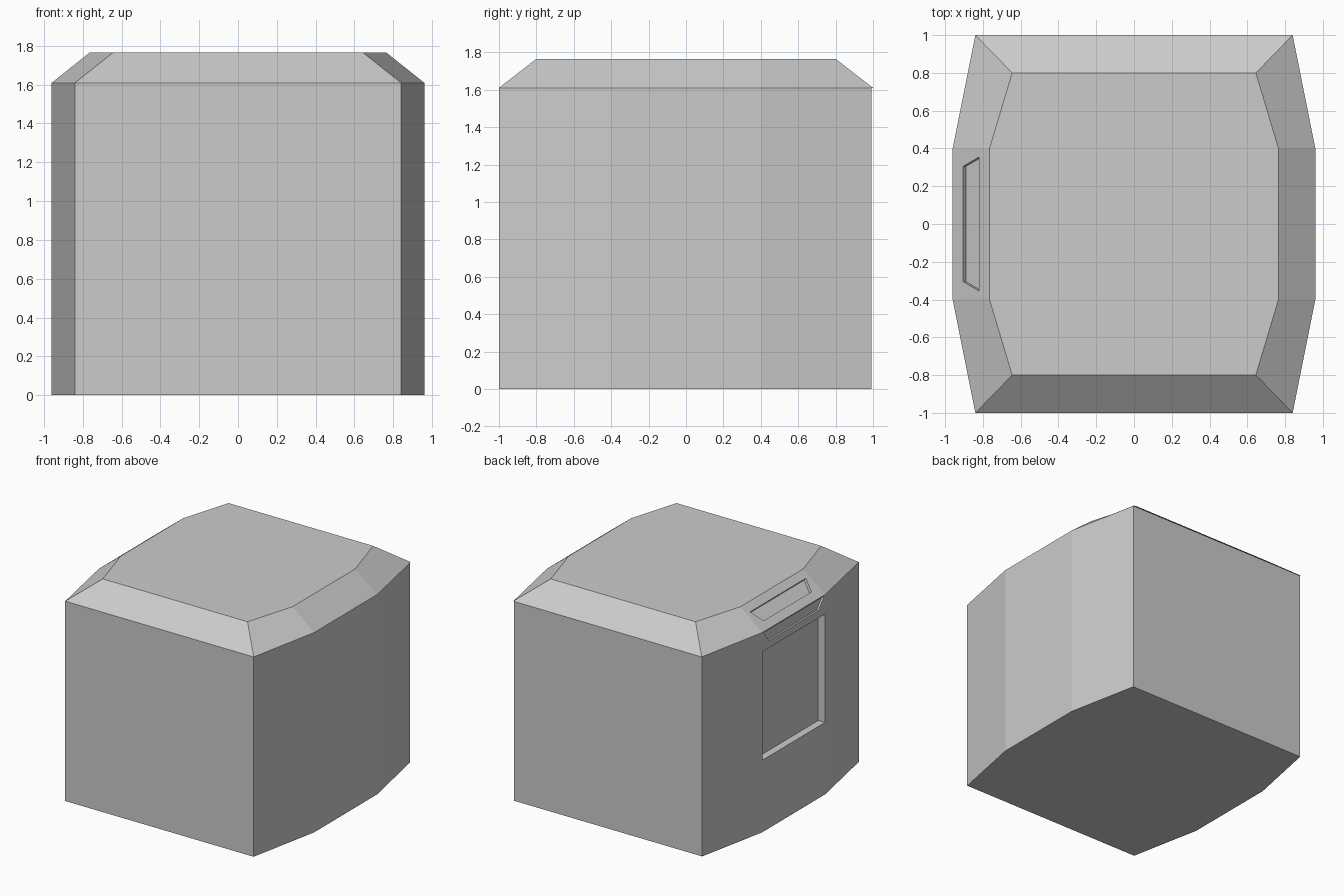
import bpy, bmesh
from mathutils import Vector

if "Cube" in bpy.data.objects:
    bpy.data.objects.remove(bpy.data.objects["Cube"])

RIM_Z, TOP_Z = 1.61, 1.765


def octagon(end_x, mid_x, front, back, z):
    """Barrel-shaped plan outline at one height."""
    right = [(end_x, -front), (mid_x, -0.4), (mid_x, 0.4), (end_x, back)]
    left = [(-x, y) for x, y in reversed(right)]
    return [(x, y, z) for x, y in right + left]


def loft(name, rings):
    """Closed solid through a stack of matching rings."""
    bm = bmesh.new()
    rows = [[bm.verts.new(p) for p in ring] for ring in rings]
    n = len(rows[0])
    for low, high in zip(rows, rows[1:]):
        for i in range(n):
            j = (i + 1) % n
            bm.faces.new((low[i], low[j], high[j], high[i]))
    bm.faces.new(rows[0][::-1])
    bm.faces.new(rows[-1])
    bmesh.ops.remove_doubles(bm, verts=bm.verts, dist=0.0005)
    bmesh.ops.recalc_face_normals(bm, faces=bm.faces)
    mesh = bpy.data.meshes.new(name)
    bm.to_mesh(mesh)
    bm.free()
    obj = bpy.data.objects.new(name, mesh)
    bpy.context.collection.objects.link(obj)
    return obj


def recess(body, name, low, high, half_low, half_high, depth):
    """Sink a trapezoid pocket into the left side; low/high are (x, z)."""
    (x0, z0), (x1, z1) = low, high
    normal = Vector((-(z1 - z0), 0, x1 - x0)).normalized()
    outline = [Vector(p) for p in ((x0, -half_low, z0), (x0, half_low, z0),
                                   (x1, half_high, z1), (x1, -half_high, z1))]
    cutter = loft(name, [[p - normal * depth for p in outline],
                         [p + normal * 0.1 for p in outline]])
    cutter.hide_render = True
    mod = body.modifiers.new(name, 'BOOLEAN')
    mod.operation = 'DIFFERENCE'
    mod.solver = 'EXACT'
    mod.object = cutter
    bpy.context.view_layer.objects.active = body
    bpy.ops.object.modifier_apply(modifier=name)
    bpy.data.objects.remove(cutter)


def on_bevel(x):
    """Point on the sloped left edge of the lid."""
    return x, RIM_Z + (x + 0.96) * (TOP_Z - RIM_Z) / 0.195


# Casing: straight walls, slight lip at the back, bevelled top
casing = loft("casing", [
    octagon(0.84, 0.96, 1.0, 0.993, 0),
    octagon(0.84, 0.96, 1.0, 0.993, RIM_Z),
    octagon(0.84, 0.96, 1.0, 1.0, RIM_Z),
    octagon(0.645, 0.765, 0.8, 0.8, TOP_Z),
])

# Screen opening, slot above it, and control strip on the bevel
recess(casing, "screen_recess", (-0.96, 0.58), (-0.96, 1.453), 0.398, 0.398, 0.06)
recess(casing, "upper_slot", (-0.96, 1.512), (-0.96, 1.60), 0.314, 0.385, 0.015)
recess(casing, "control_recess", on_bevel(-0.905), on_bevel(-0.82), 0.305, 0.355, 0.025)
